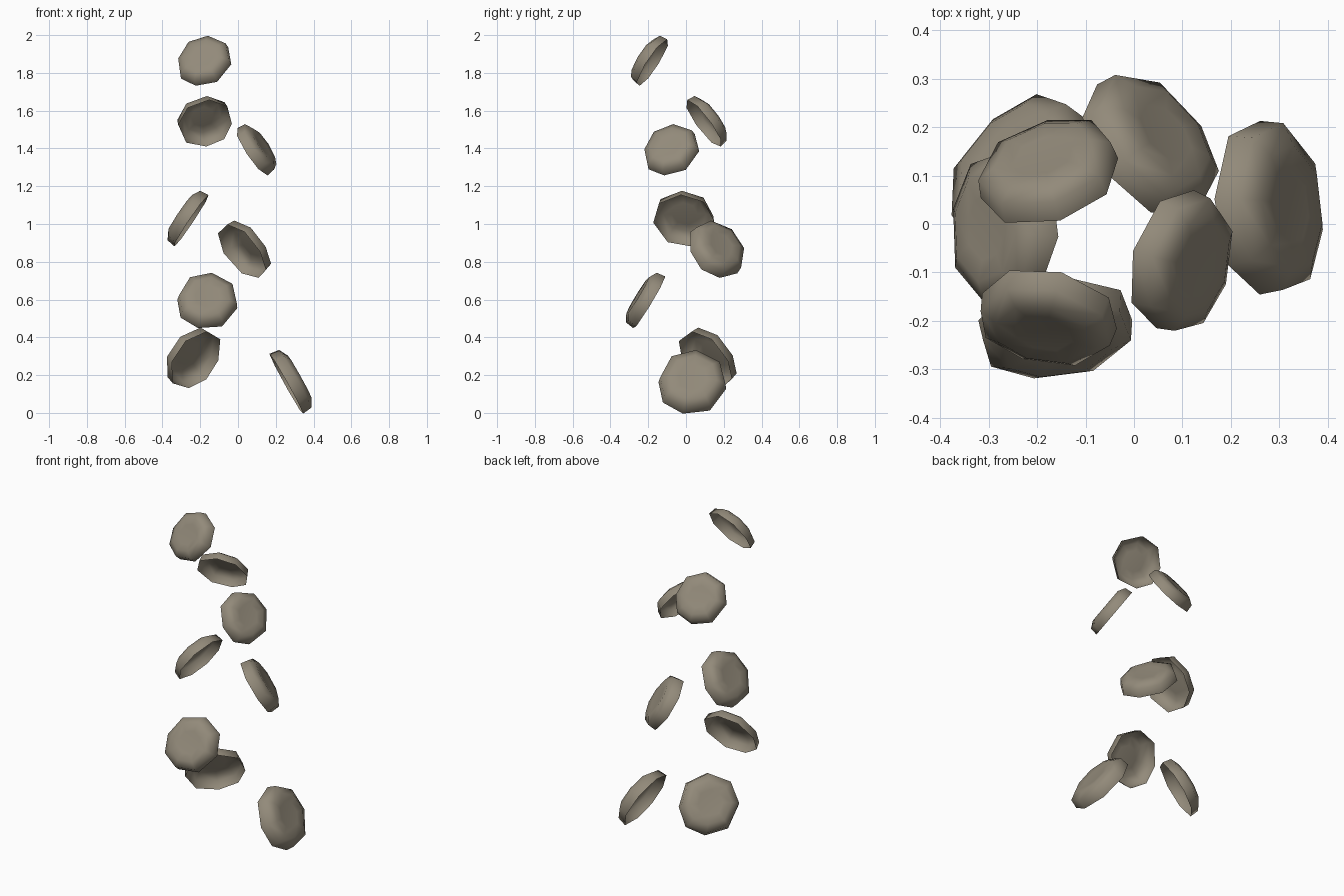
import bpy, bmesh, math
from mathutils import Vector, Matrix

if "Cube" in bpy.data.objects:
    bpy.data.objects.remove(bpy.data.objects["Cube"], do_unlink=True)

stone = bpy.data.materials.new("warm grey")
stone.use_nodes = True
COLOR = (0.29, 0.255, 0.195, 1)
stone.diffuse_color = COLOR
stone.node_tree.nodes["Principled BSDF"].inputs["Base Color"].default_value = COLOR

# uneven eight-sided outline (angle, reach)
OUTLINE = [(-4, 0.99), (41, 1.02), (88, 1.01), (133, 1.0),
           (181, 0.98), (220, 1.06), (258, 1.02), (304, 1.0)]
# bowl profile (radius, height): open rim, shoulder, crown, slightly dished middle
PROFILE = [(1.0, -0.2), (0.96, 0.1), (0.7, 0.24), (0.42, 0.22)]


def shell(name, centre, facing, tilt, radius, roll):
    """Hollow shallow cap, open on its inner side."""
    bm = bmesh.new()
    n = len(OUTLINE)
    rings = []
    for r, h in PROFILE:
        ring = []
        for angle, reach in OUTLINE:
            a = math.radians(angle)
            ring.append(bm.verts.new((r * reach * math.cos(a), r * reach * math.sin(a), h)))
        rings.append(ring)
    for lower, upper in zip(rings, rings[1:]):
        for i in range(n):
            j = (i + 1) % n
            bm.faces.new((lower[i], lower[j], upper[j], upper[i]))
    bm.faces.new(rings[-1])
    for f in bm.faces:
        f.smooth = True
    az = math.radians(facing)
    t = math.radians(tilt)
    normal = Vector((math.cos(az) * math.cos(t), math.sin(az) * math.cos(t), math.sin(t)))
    turn = normal.to_track_quat('Z', 'Y').to_matrix().to_4x4()
    bm.transform(Matrix.Translation(centre) @ turn
                 @ Matrix.Rotation(math.radians(roll), 4, 'Z') @ Matrix.Scale(radius, 4))
    mesh = bpy.data.meshes.new(name)
    bm.to_mesh(mesh)
    bm.free()
    mesh.materials.append(stone)
    bpy.context.collection.objects.link(bpy.data.objects.new(name, mesh))


# spiral of shells from top to bottom: centre, facing, tilt, radius, roll
SHELLS = [
    ((-0.18, -0.20, 1.87), 256, 33, 0.146, 0),
    ((-0.18, 0.115, 1.55), 107, 35, 0.150, 0),
    ((0.105, -0.08, 1.40), -17, 34, 0.150, 5),
    ((-0.275, -0.01, 1.035), 175, 34, 0.164, 0),
    ((0.04, 0.17, 0.873), 37, 32, 0.166, 0),
    ((-0.16, -0.223, 0.60), 275, 31, 0.163, -8),
    ((-0.245, 0.12, 0.298), 135, 31, 0.174, 0),
    ((0.288, 0.035, 0.17), 3, 29, 0.183, -5),
]
for i, spec in enumerate(SHELLS):
    shell(f"shell_{i + 1}", *spec)
